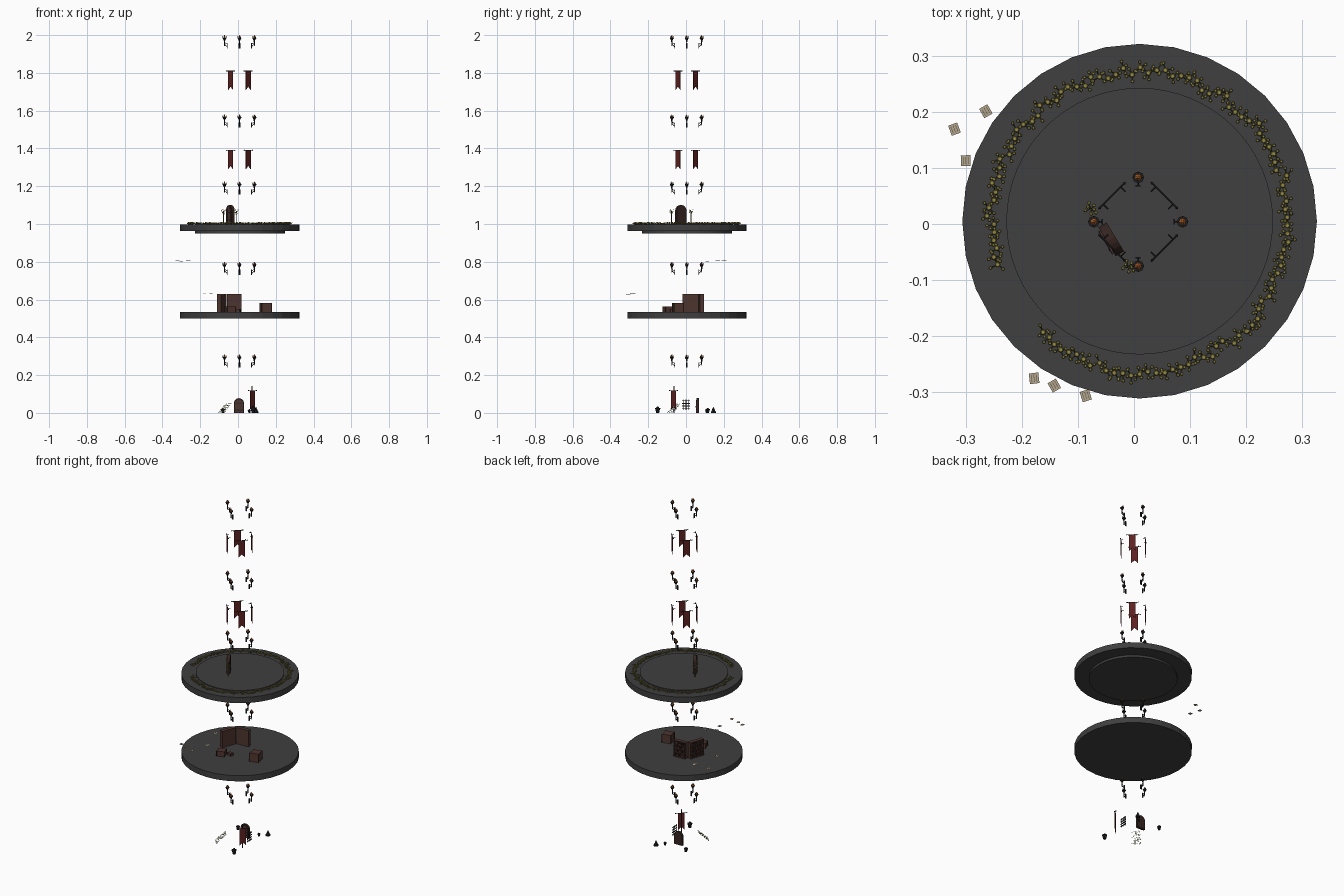
import bpy, bmesh, random
from math import sin, cos, pi, radians, hypot, atan2, degrees
from mathutils import Matrix, Vector

if "Cube" in bpy.data.objects:
    bpy.data.objects.remove(bpy.data.objects["Cube"])

random.seed(4)


def mat(name, r, g, b):
    m = bpy.data.materials.new(name)
    m.diffuse_color = (r, g, b, 1)
    m.use_nodes = True
    m.node_tree.nodes["Principled BSDF"].inputs["Base Color"].default_value = m.diffuse_color
    return m


STONE = mat("dark_stone", .05, .05, .05)
WOOD = mat("wood", .075, .035, .028)
DARKWOOD = mat("dark_wood", .035, .018, .014)
IRON = mat("iron", .015, .015, .017)
EMBER = mat("ember", .55, .16, .03)
RED = mat("red_cloth", .11, .015, .015)
PAPER = mat("paper", .45, .38, .27)
INK = mat("ink", .12, .09, .06)
BLOOM = mat("bloom", .3, .26, .06)
LEAF = mat("leaf", .1, .1, .03)


class Part:
    """Collects simple solids, then becomes one object."""
    def __init__(self, name, material):
        self.name, self.material, self.bm = name, material, bmesh.new()

    def box(self, loc, size, M=Matrix()):
        T = M @ Matrix.Translation(loc) @ Matrix.Diagonal((*size, 1))
        bmesh.ops.create_cube(self.bm, size=1, matrix=T)

    def rod(self, a, b, r1, r2=None, n=6, M=Matrix()):
        a, b = Vector(a), Vector(b)
        d = b - a
        T = M @ Matrix.Translation((a + b) / 2) @ d.to_track_quat('Z', 'Y').to_matrix().to_4x4()
        bmesh.ops.create_cone(self.bm, cap_ends=True, segments=n, radius1=r1,
                              radius2=r1 if r2 is None else r2, depth=d.length, matrix=T)

    def plate(self, pts, y0, y1, M=Matrix()):
        vs = [self.bm.verts.new(M @ Vector((x, y0, z))) for x, z in pts]
        f = self.bm.faces.new(vs)
        ext = bmesh.ops.extrude_face_region(self.bm, geom=[f])["geom"]
        off = M.to_3x3() @ Vector((0, y1 - y0, 0))
        bmesh.ops.translate(self.bm, vec=off, verts=[v for v in ext if isinstance(v, bmesh.types.BMVert)])

    def done(self):
        bmesh.ops.recalc_face_normals(self.bm, faces=self.bm.faces)
        me = bpy.data.meshes.new(self.name)
        self.bm.to_mesh(me)
        me.materials.append(self.material)
        bpy.context.collection.objects.link(bpy.data.objects.new(self.name, me))


def frame(x, y, z, ang):
    """Local -y faces compass angle ang (degrees)."""
    return Matrix.Translation((x, y, z)) @ Matrix.Rotation(radians(ang + 90), 4, 'Z')


CX, CY = .0075, .004


def around(r, ang, z):
    return frame(CX + r * cos(radians(ang)), CY + r * sin(radians(ang)), z, ang)


# Round platforms
for name, z0, z1, r, n in (("lower_platform", .499, .533, .316, 32),
                           ("upper_platform", .963, .997, .316, 32),
                           ("upper_platform_core", .95, 1.002, .2375, 64)):
    p = Part(name, STONE)
    p.rod((.01, .005, z0), (.01, .005, z1), r, n=n)
    p.done()

# Wall torches on five levels
iron, ember = Part("torch_brackets", IRON), Part("torch_embers", EMBER)
for z in (.24, .73, 1.155, 1.51, 1.93):
    for a in (0, 90, 180, 270):
        M = around(.079, a, z)
        iron.box((0, .015, .014), (.009, .003, .028), M)
        iron.rod((0, .015, .008), (0, 0, .022), .0018, M=M)
        iron.rod((0, .015, .022), (0, 0, .03), .0015, M=M)
        iron.rod((0, 0, .012), (0, 0, .042), .002, .0035, M=M)
        iron.rod((0, 0, .042), (0, 0, .052), .004, .0095, 8, M)
        iron.rod((0, 0, .052), (0, 0, .056), .0105, n=8, M=M)
        for k in range(4):
            c, s = cos(k * pi / 2) * .008, sin(k * pi / 2) * .008
            iron.rod((c, s, .056), (c, s, .064), .0013, n=4, M=M)
        ember.rod((0, 0, .055), (0, 0, .07), .0068, .0015, 6, M)
iron.done()
ember.done()

# Hanging banners with rods
cloth, rods = Part("banner_cloth", RED), Part("banner_rods", IRON)
TAIL = [(-.018, 0), (.018, 0), (.018, -.1), (0, -.082), (-.018, -.1)]


def banner(M):
    cloth.plate(TAIL, -.001, .001, M)
    rods.rod((-.03, 0, 0), (.03, 0, 0), .0018, M=M)
    for s in (-1, 1):
        rods.rod((s * .03, 0, 0), (s * .034, 0, 0), .0035, .001, M=M)


for z in (1.39, 1.81):
    for a in (45, 135, 225, 315):
        M = around(.066, a, z)
        banner(M)
        for s in (-1, 1):
            rods.rod((s * .022, 0, 0), (s * .022, .012, 0), .0015, M=M)
M = frame(.077, -.066, .118, 315)
banner(M)
rods.rod((0, .004, -.118), (0, .004, .018), .002, M=M)
rods.rod((0, .004, .018), (0, .004, .026), .004, .0005, M=M)
cloth.done()
rods.done()


# Arched doors
def arch(w, h, n=10):
    r = w / 2
    return [(-r, 0), (r, 0)] + [(r * cos(pi * k / n), h - r + r * sin(pi * k / n)) for k in range(n + 1)]


def door(name, M, w, h, t):
    p = Part(name + "_frame", DARKWOOD)
    p.plate(arch(w, h), -t * .35, t / 2, M)
    p.done()
    p = Part(name + "_planks", WOOD)
    for k in range(4):
        x = (k - 1.5) * w * .2
        top = h - w / 2 + (w * w * .16 - x * x) ** .5 - .004
        p.box((x, -t * .4, top / 2), (w * .18, t * .2, top), M)
    p.done()
    p = Part(name + "_straps", IRON)
    for f in (.2, .62):
        p.box((0, -t * .5, h * f), (w * .8, t * .1, .005), M)
    p.rod((w * .25, -t * .6, h * .42), (w * .25, -t * .4, h * .42), .003, n=8, M=M)
    p.done()


door("upper_door", frame(-.042, -.028, 1.0, 211), .06, .1, .02)
door("ground_door", frame(.005, .06, 0, 270), .053, .078, .015)

# Flower hedge with a gap before the upper door
bloom, leaf = Part("hedge_blooms", BLOOM), Part("hedge_leaves", LEAF)
N = 105
for i in range(N):
    a = radians(229 + 328 * i / (N - 1))
    r = .267 + random.uniform(-.009, .009)
    x, y = .01 + r * cos(a), .005 + r * sin(a)
    z = 1.004 + random.uniform(0, .005)
    leaf.rod((x, y, .996), (x, y, z), .002, .004, 5)
    bloom.rod((x, y, z), (x, y, z + .002), .005, .0035, 8)
    for k in range(4):
        b = k * pi / 2 + random.random()
        q = random.uniform(.007, .014)
        u, v, w = x + q * cos(b), y + q * sin(b), random.uniform(1.0, 1.006)
        leaf.rod((x, y, .998), (u, v, w), .0008, n=3)
        bloom.rod((u, v, w), (u, v, w + .002), .003, .002, 6)

# Flowering posts beside the upper door
for x, y in ((-.077, .026), (-.01, -.077)):
    leaf.rod((x, y, 1.0), (x, y, 1.07), .0018)
    for k in range(7):
        b, q = k * 2.4, .006 + .001 * k
        u, v, w = x + q * cos(b), y + q * sin(b), 1.055 + .0035 * k
        leaf.rod((x, y, w - .012), (u, v, w), .0008, n=3)
        bloom.rod((u, v, w), (u, v, w + .004), .0035, .002, 6)

# Leaning flower stems at ground level
M = frame(-.068, -.062, 0, 225)
for k in range(6):
    x = (k - 2.5) * .009
    leaf.rod((x, -.03, 0), (x * .8, .026, .05), .0007, n=3, M=M)
    for j in range(5):
        f = (j + random.random()) / 5
        o = x * (1 - .2 * f) + .003 * (-1) ** j
        bloom.rod((o, -.03 + .056 * f, .05 * f), (o, -.03 + .056 * f, .05 * f + .003), .002, .001, 5, M)
bloom.done()
leaf.done()

# Loose paper sheets
sheet, ink = Part("paper_sheets", PAPER), Part("paper_lines", INK)
for x, y, z in ((-.32, .169, .805), (-.264, .201, .805), (-.30, .113, .803),
                (-.178, -.275, .63), (-.142, -.288, .63), (-.086, -.306, .628),
                (-.139, .116, .534), (-.23, .11, .534), (-.174, -.038, .534)):
    M = frame(x, y, z, random.uniform(-30, 30))
    sheet.box((0, 0, 0), (.019, .017, .001), M)
    for k in (-1, 0, 1):
        ink.box((0, k * .0045, .0006), (.013, .001, .0006), M)
sheet.done()
ink.done()

# Two bookcases facing outwards, with books
case, books = Part("bookcases", WOOD), Part("books", DARKWOOD)
for (x0, y0), (x1, y1) in (((-.09, -.018), (-.06, .066)), ((-.058, .068), (.018, .073))):
    L, H, D = hypot(x1 - x0, y1 - y0), .096, .022
    M = frame((x0 + x1) / 2, (y0 + y1) / 2, .533, degrees(atan2(y1 - y0, x1 - x0)) + 90)
    case.box((0, -.002, H / 2), (L, .004, H), M)
    for s in (-1, 1):
        case.box((s * (L / 2 - .002), -D / 2, H / 2), (.004, D, H), M)
    for k in range(5):
        z = .002 + k * .023
        case.box((0, -D / 2, z), (L, D, .004), M)
        if k < 4:
            for j in range(9):
                if random.random() < .8:
                    h = random.uniform(.012, .018)
                    books.box(((j - 4) * (L - .012) / 9, -.012, z + .002 + h / 2), (.007, .015, h), M)
case.done()
books.done()

# Crates on the lower platform
crate, trim = Part("crates", WOOD), Part("crate_trim", DARKWOOD)
for x, y, w, d, h, a in ((.147, -.043, .05, .05, .05, 282), (-.042, -.095, .045, .04, .03, 290),
                         (0, -.07, .022, .018, .016, 255)):
    M = frame(x, y, .533, a)
    crate.box((0, 0, h / 2), (w, d, h), M)
    for sx in (-1, 1):
        for sy in (-1, 1):
            trim.box((sx * w / 2, sy * d / 2, h / 2), (.004, .004, h), M)
crate.done()
trim.done()

# Barred window at ground level
p = Part("window_grate", IRON)
for k in range(4):
    p.box((.075, 0, .022 + k * .014), (.004, .044, .004))
for k in (-1, 0, 1):
    p.rod((.075, k * .014, .015), (.075, k * .014, .072), .0015)
p.done()

# Pots and a small cone tree on the ground
pots = Part("pots", IRON)
for x, y, s in ((.08, -.15, 1), (-.08, .115, .8), (.06, .11, .6)):
    pots.rod((x, y, 0), (x, y, .02 * s), .008 * s, .012 * s, 8)
    pots.rod((x, y, .02 * s), (x, y, .025 * s), .014 * s, n=8)
    pots.rod((x, y, .025 * s), (x, y, .034 * s), .009 * s, .003 * s, 6)
pots.rod((.095, .145, 0), (.095, .145, .008), .013, n=8)
pots.rod((.095, .145, .008), (.095, .145, .032), .011, .001, 8)
pots.done()
